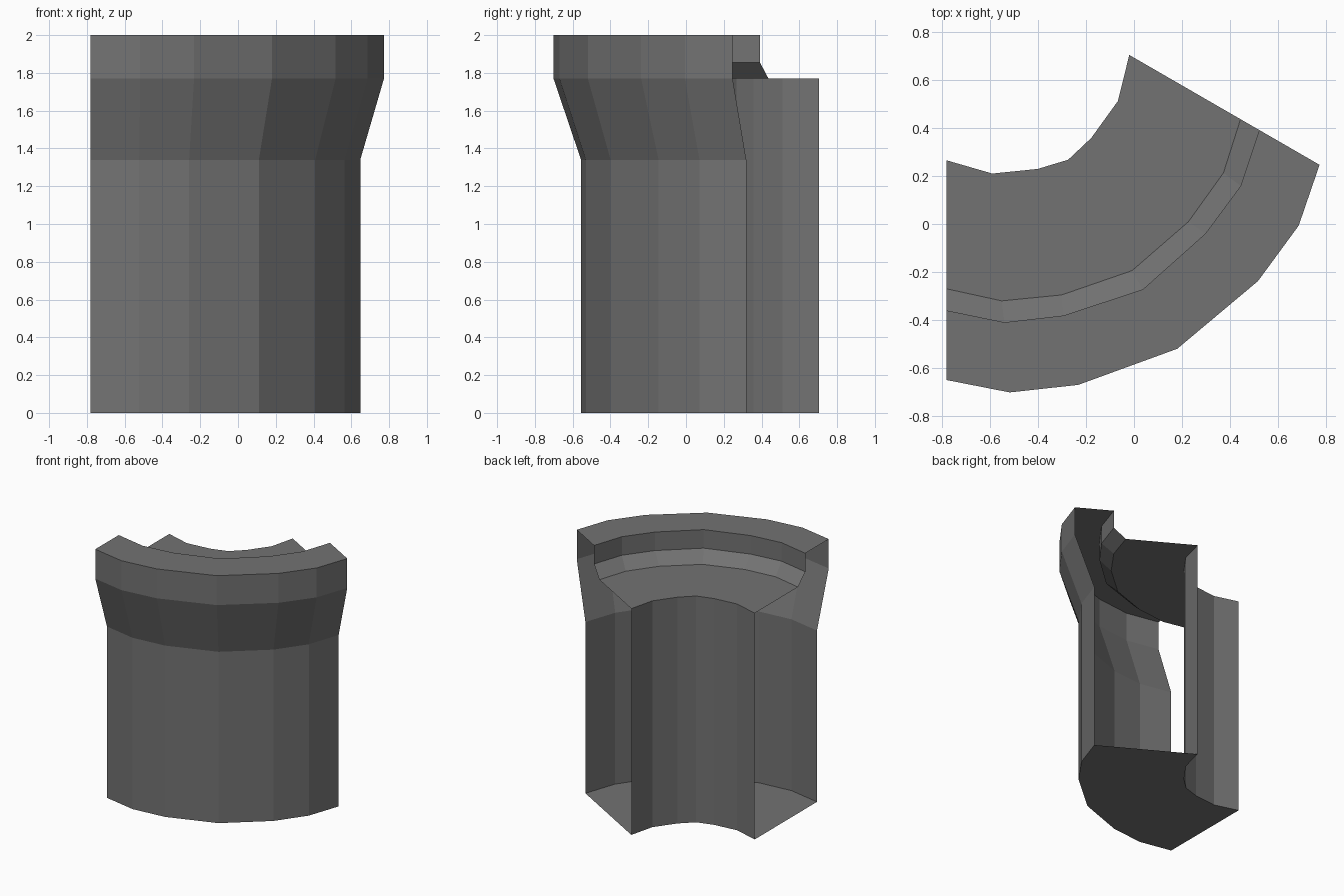
import bpy, bmesh, math

if "Cube" in bpy.data.objects:
    bpy.data.objects.remove(bpy.data.objects["Cube"])

# Single grey colour
grey = bpy.data.materials.new("dark grey")
grey.diffuse_color = (0.17, 0.17, 0.17, 1)
grey.use_nodes = True
grey.node_tree.nodes["Principled BSDF"].inputs["Base Color"].default_value = grey.diffuse_color

# The wall is a 60 degree sector mirrored about its middle; sector centre:
CX, CY, MID = -0.78, 1.143, -60

# Half plans: (radius, degrees from the middle), end to middle
inner = [(0.878, 30), (0.952, 18.5), (0.989, 7.5), (1.011, 0)]
ledge = [(1.413, 30), (1.481, 21.1), (1.516, 11.6), (1.544, 0)]
lip = [(1.503, 30), (1.571, 21.2), (1.600, 12.3), (1.634, 0)]
wall = [(1.648, 30), (1.718, 21.4), (1.753, 12.7), (1.781, 0)]
rim = [(1.793, 30), (1.863, 21.9), (1.894, 13.2), (1.920, 0)]

# Closed cross-section: which plan is used at which height
section = [(inner, 0), (wall, 0), (wall, 1.34), (rim, 1.77), (rim, 2.0),
           (lip, 2.0), (lip, 1.855), (ledge, 1.77), (inner, 1.77)]


def full_plan(half):
    pts = [(r, MID - a) for r, a in half]
    pts += [(r, MID + a) for r, a in reversed(half[:-1])]
    return [(CX + r * math.cos(math.radians(a)),
             CY + r * math.sin(math.radians(a))) for r, a in pts]


# Hollow parapet wall, open at both ends
bm = bmesh.new()
rows = [[bm.verts.new((x, y, z)) for x, y in full_plan(p)] for p, z in section]
for i, a in enumerate(rows):
    b = rows[(i + 1) % len(rows)]
    for j in range(len(a) - 1):
        bm.faces.new((a[j], a[j + 1], b[j + 1], b[j]))
mesh = bpy.data.meshes.new("curved_parapet_wall")
bm.to_mesh(mesh)
bm.free()
mesh.materials.append(grey)
obj = bpy.data.objects.new("curved_parapet_wall", mesh)
bpy.context.collection.objects.link(obj)
